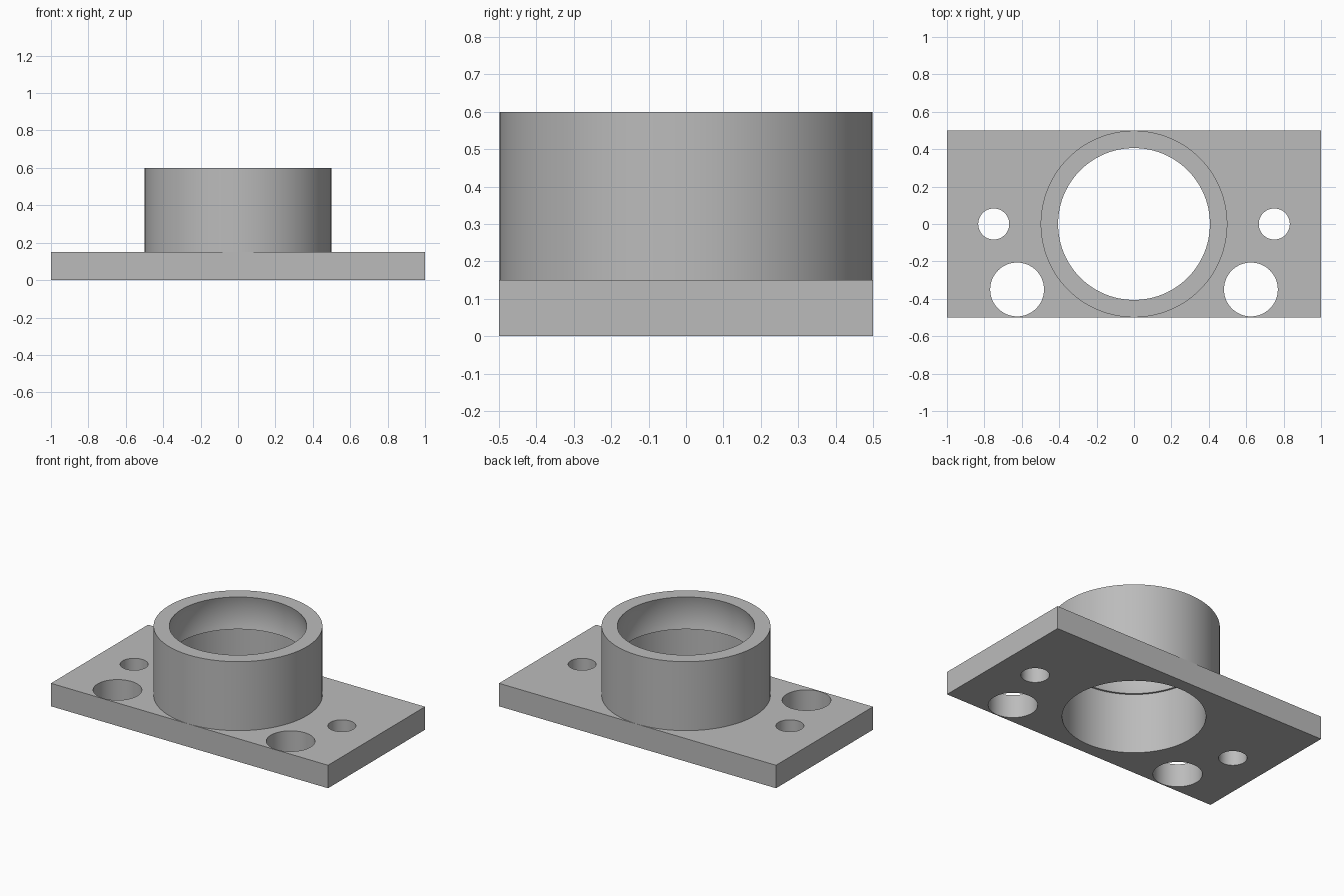
import bpy, bmesh, math

default = bpy.data.objects.get("Cube")
if default:
    bpy.data.objects.remove(default, do_unlink=True)

SEGMENTS = 128
PLATE_TOP, BOSS_TOP, LEDGE = 0.15, 0.6, 0.39
BORE_RADIUS, RIM_RADIUS = 0.418, 0.406

# Plain grey finish
grey = bpy.data.materials.new("plain_grey")
grey.use_nodes = True
colour = (0.5, 0.5, 0.5, 1)
grey.diffuse_color = colour
grey.node_tree.nodes["Principled BSDF"].inputs["Base Color"].default_value = colour


def make_object(name, bm):
    bmesh.ops.recalc_face_normals(bm, faces=bm.faces)
    mesh = bpy.data.meshes.new(name)
    bm.to_mesh(mesh)
    bm.free()
    mesh.materials.append(grey)
    obj = bpy.data.objects.new(name, mesh)
    bpy.context.collection.objects.link(obj)
    return obj


def turned(name, profile, x=0, y=0, segments=SEGMENTS):
    """Closed solid of revolution from (radius, z) points, bottom to top."""
    bm = bmesh.new()
    rings = []
    for r, z in profile:
        angles = [math.tau * i / segments for i in range(segments)]
        rings.append([bm.verts.new((x + r * math.cos(a), y + r * math.sin(a), z))
                      for a in angles])
    for low, high in zip(rings, rings[1:]):
        for i in range(segments):
            j = (i + 1) % segments
            bm.faces.new((low[i], low[j], high[j], high[i]))
    bm.faces.new(rings[0][::-1])
    bm.faces.new(rings[-1])
    return make_object(name, bm)


def combine(target, tool, operation):
    mod = target.modifiers.new(tool.name, 'BOOLEAN')
    mod.operation, mod.solver, mod.object = operation, 'EXACT', tool
    bpy.context.view_layer.objects.active = target
    bpy.ops.object.modifier_apply(modifier=mod.name)
    bpy.data.objects.remove(tool, do_unlink=True)


# Rectangular base plate
bm = bmesh.new()
bmesh.ops.create_cube(bm, size=1)
for v in bm.verts:
    v.co = (v.co.x * 2, v.co.y, (v.co.z + 0.5) * PLATE_TOP)
body = make_object("flanged_housing", bm)

# Round boss standing on the plate
combine(body, turned("boss", [(0.499, 0.05), (0.499, BOSS_TOP)]), 'UNION')

# Straight lower bore, small ledge, then a barrelled seat up to the rim
middle, half = (LEDGE + BOSS_TOP) / 2, (BOSS_TOP - LEDGE) / 2
ball = math.hypot(RIM_RADIUS, half)
steps = 12
seat = []
for i in range(steps + 1):
    h = half * (2 * i / steps - 1)
    seat.append((math.sqrt(ball ** 2 - h ** 2), middle + h))
bore = [(BORE_RADIUS, -0.1), (BORE_RADIUS, LEDGE)] + seat + [(RIM_RADIUS, 0.7)]
combine(body, turned("bore", bore), 'DIFFERENCE')

# Bolt holes, mirrored left and right
for side in (-1, 1):
    for name, x, y, r in (("small_hole", 0.75, 0, 0.083),
                          ("large_hole", 0.625, -0.35, 0.144)):
        hole = turned(name, [(r, -0.1), (r, 0.3)], side * x, y, 64)
        combine(body, hole, 'DIFFERENCE')

# Smooth round walls with crisp edges
bpy.ops.object.select_all(action='DESELECT')
body.select_set(True)
bpy.context.view_layer.objects.active = body
bpy.ops.object.shade_smooth_by_angle(angle=math.radians(25))
